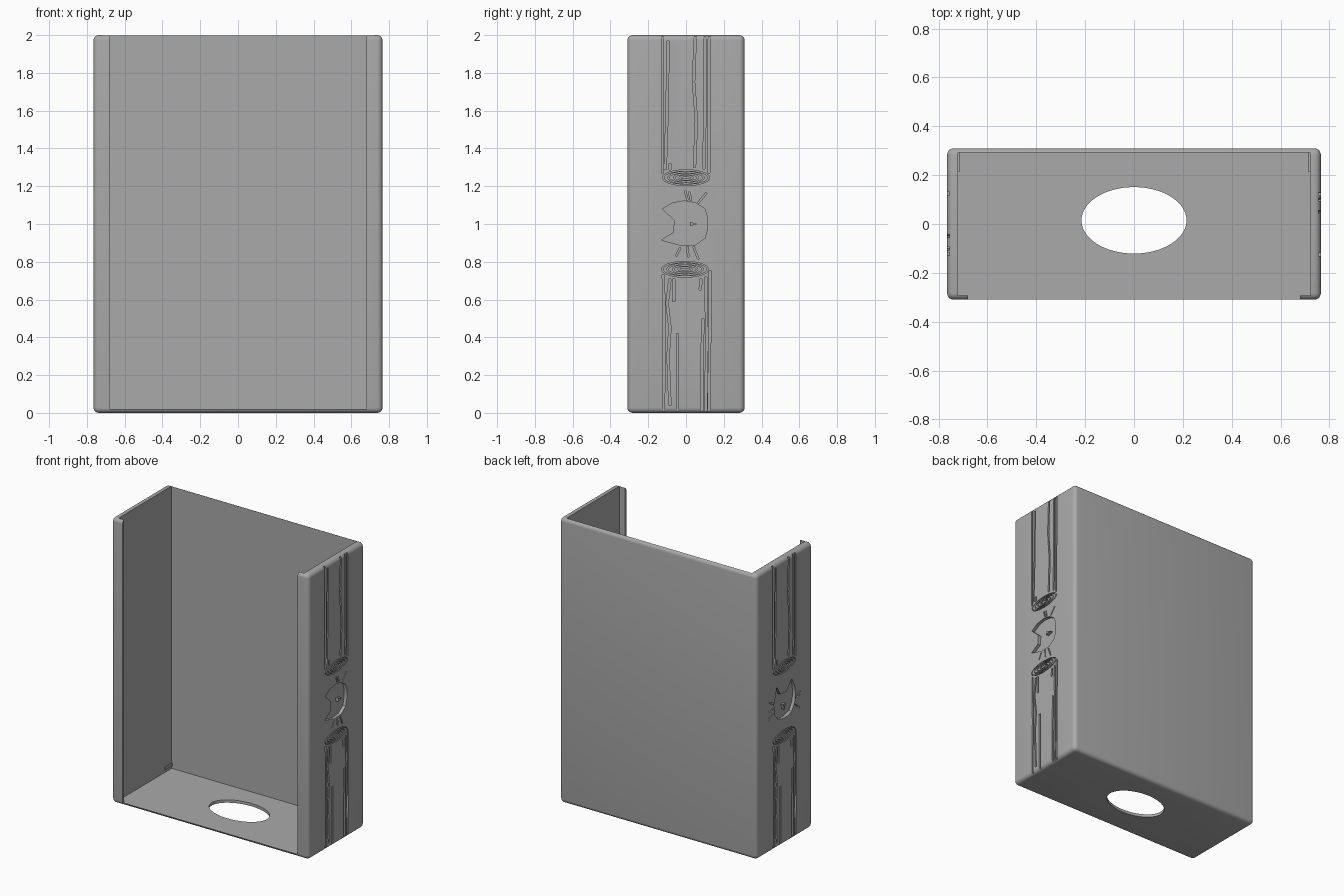
import bpy, bmesh, math
from mathutils import Vector

if "Cube" in bpy.data.objects:
    bpy.data.objects.remove(bpy.data.objects["Cube"])

W, D, H = 0.765, 0.31, 2.0      # half width, half depth, height
GROOVE, RECESS = 0.01, 0.022    # carving depths

grey = bpy.data.materials.new("plain grey")
grey.use_nodes = True
colour = (0.4, 0.4, 0.4, 1)
grey.diffuse_color = colour
grey.node_tree.nodes["Principled BSDF"].inputs["Base Color"].default_value = colour


def finish(name, bm):
    bmesh.ops.recalc_face_normals(bm, faces=bm.faces)
    mesh = bpy.data.meshes.new(name)
    bm.to_mesh(mesh)
    bm.free()
    mesh.materials.append(grey)
    ob = bpy.data.objects.new(name, mesh)
    bpy.context.collection.objects.link(ob)
    return ob


def box(name, lo, hi, bevel=0):
    bm = bmesh.new()
    bmesh.ops.create_cube(bm, size=1)
    for v in bm.verts:
        v.co = Vector([(a + b) / 2 + c * (b - a) for a, b, c in zip(lo, hi, v.co)])
    if bevel:
        bmesh.ops.bevel(bm, geom=bm.edges[:], offset=bevel, segments=5,
                        profile=0.5, affect='EDGES')
    return finish(name, bm)


def cut(target, cutter):
    mod = target.modifiers.new("cut", 'BOOLEAN')
    mod.operation, mod.solver, mod.object = 'DIFFERENCE', 'EXACT', cutter
    bpy.context.view_layer.objects.active = target
    bpy.ops.object.modifier_apply(modifier=mod.name)
    bpy.data.objects.remove(cutter)


def on_side(side, u, z, depth):
    # u runs to the right as seen from outside the given side wall
    return (side * (W - depth), side * u, z)


def prism(bm, side, outline, depth):
    low = [bm.verts.new(on_side(side, u, z, depth)) for u, z in outline]
    top = [bm.verts.new(on_side(side, u, z, -0.02)) for u, z in outline]
    bm.faces.new(low)
    bm.faces.new(top[::-1])
    for i in range(len(low)):
        j = (i + 1) % len(low)
        bm.faces.new((low[i], low[j], top[j], top[i]))


def groove(bm, side, path, width=0.012):
    # ribbon of constant width along an open path
    pts = [Vector(p) for p in path]
    left, right = [], []
    for i, p in enumerate(pts):
        t = (pts[min(i + 1, len(pts) - 1)] - pts[max(i - 1, 0)]).normalized()
        n = Vector((-t.y, t.x)) * width / 2
        left.append(p + n)
        right.append(p - n)
    prism(bm, side, left + right[::-1], GROOVE)


def ring(bm, side, centre, rx, rz, width=0.008, n=32):
    # elliptical growth ring cut as a closed band
    loops = []
    for depth in (GROOVE, -0.02):
        for w in (0, width):
            loops.append([bm.verts.new(on_side(
                side, centre[0] + (rx - w) * math.cos(math.tau * i / n),
                centre[1] + (rz - w * 0.7) * math.sin(math.tau * i / n), depth))
                for i in range(n)])
    lo_out, lo_in, hi_out, hi_in = loops
    for a, b in ((lo_out, lo_in), (lo_in, hi_in), (hi_in, hi_out), (hi_out, lo_out)):
        for i in range(n):
            j = (i + 1) % n
            bm.faces.new((a[i], a[j], b[j], b[i]))


# Bark lines of the two logs
BARK = [
    [(-.125, 2.02), (-.125, 1.27)],
    [(-.095, 1.97), (-.1, 1.6), (-.11, 1.29)],
    [(-.085, 1.32), (-.085, 1.285)],
    [(.05, 2.02), (.04, 1.75), (.055, 1.55), (.045, 1.3)],
    [(.1, 2.02), (.1, 1.6), (.095, 1.29)],
    [(.123, 2.02), (.12, 1.27)],
    [(-.12, .73), (-.115, .4), (-.12, -.02)],
    [(-.085, .71), (-.1, .58), (-.085, .45), (-.095, .3), (-.085, .04)],
    [(-.065, .71), (-.065, .59)],
    [(-.045, .42), (-.045, -.02)],
    [(.08, .71), (.075, .65)],
    [(.09, .5), (.085, .3), (.085, -.02)],
    [(.105, .72), (.11, .4), (.105, -.02)],
    [(.128, .75), (.122, -.02)],
]
# Cat head lying on its side, ears toward -u
HEAD = [(-.125, 1.08), (-.06, 1.02), (-.065, .955), (-.13, .915), (-.02, .885),
        (.05, .89), (.1, .925), (.115, .98), (.115, 1.03), (.1, 1.08),
        (.05, 1.112), (-.01, 1.122), (-.07, 1.112)]
NOSE = [(.02, 1.012), (.02, .988), (.06, 1.0)]
WHISKERS = [[(-.005, 1.175), (.008, 1.127)], [(.018, 1.17), (.025, 1.124)],
            [(.108, 1.165), (.065, 1.112)], [(-.03, .875), (-.052, .83)],
            [(.008, .88), (.012, .825)], [(.04, .88), (.065, .815)]]


def upright(p):
    return (p[1] - 1, 1 - p[0])


# Open tray: rounded block, hollowed from the top and the front
case = box("case", (-W, -D, 0), (W, D, H), 0.028)
cut(case, box("hollow", (-.72, -.293, .02), (.72, .293, H + 1)))
cut(case, box("front_opening", (-.68, -1, .02), (.68, -.25, H + 1)))

# Oval hole through the floor
bm = bmesh.new()
bmesh.ops.create_cone(bm, cap_ends=True, segments=64, radius1=1, radius2=1, depth=1)
for v in bm.verts:
    v.co = (v.co.x * .215, v.co.y * .136 + .015, v.co.z * .3)
cut(case, finish("floor_hole", bm))

for side in (1, -1):
    turn = (lambda p: p) if side > 0 else upright
    bm = bmesh.new()
    for path in BARK:
        groove(bm, side, path)
    for centre in ((0, 1.245), (-.005, .76)):
        for k in (1, .77, .54, .3):
            ring(bm, side, centre, .125 * k, .042 * k)
    for path in WHISKERS:
        groove(bm, side, [turn(p) for p in path], 0.008)
    cut(case, finish("log_lines", bm))

    bm = bmesh.new()
    prism(bm, side, [turn(p) for p in HEAD], RECESS)
    cut(case, finish("cat_recess", bm))

    # Nose left standing in the recess
    bm = bmesh.new()
    ring_pts = [turn(p) for p in NOSE]
    low = [bm.verts.new(on_side(side, *p, RECESS + .005)) for p in ring_pts]
    top = [bm.verts.new(on_side(side, *p, 0)) for p in ring_pts]
    bm.faces.new(low)
    bm.faces.new(top)
    for i in range(3):
        j = (i + 1) % 3
        bm.faces.new((low[i], low[j], top[j], top[i]))
    finish("right_nose" if side < 0 else "left_nose", bm)

    # Small stop rib inside, low in the back corner
    xs = sorted((side * .712, side * .725))
    box("right_rib" if side < 0 else "left_rib", (xs[0], .215, .04), (xs[1], .3, .06))

# Smooth rounded edges, crisp carvings
bpy.ops.object.select_all(action='DESELECT')
case.select_set(True)
bpy.context.view_layer.objects.active = case
bpy.ops.object.shade_smooth_by_angle(angle=math.radians(30))
